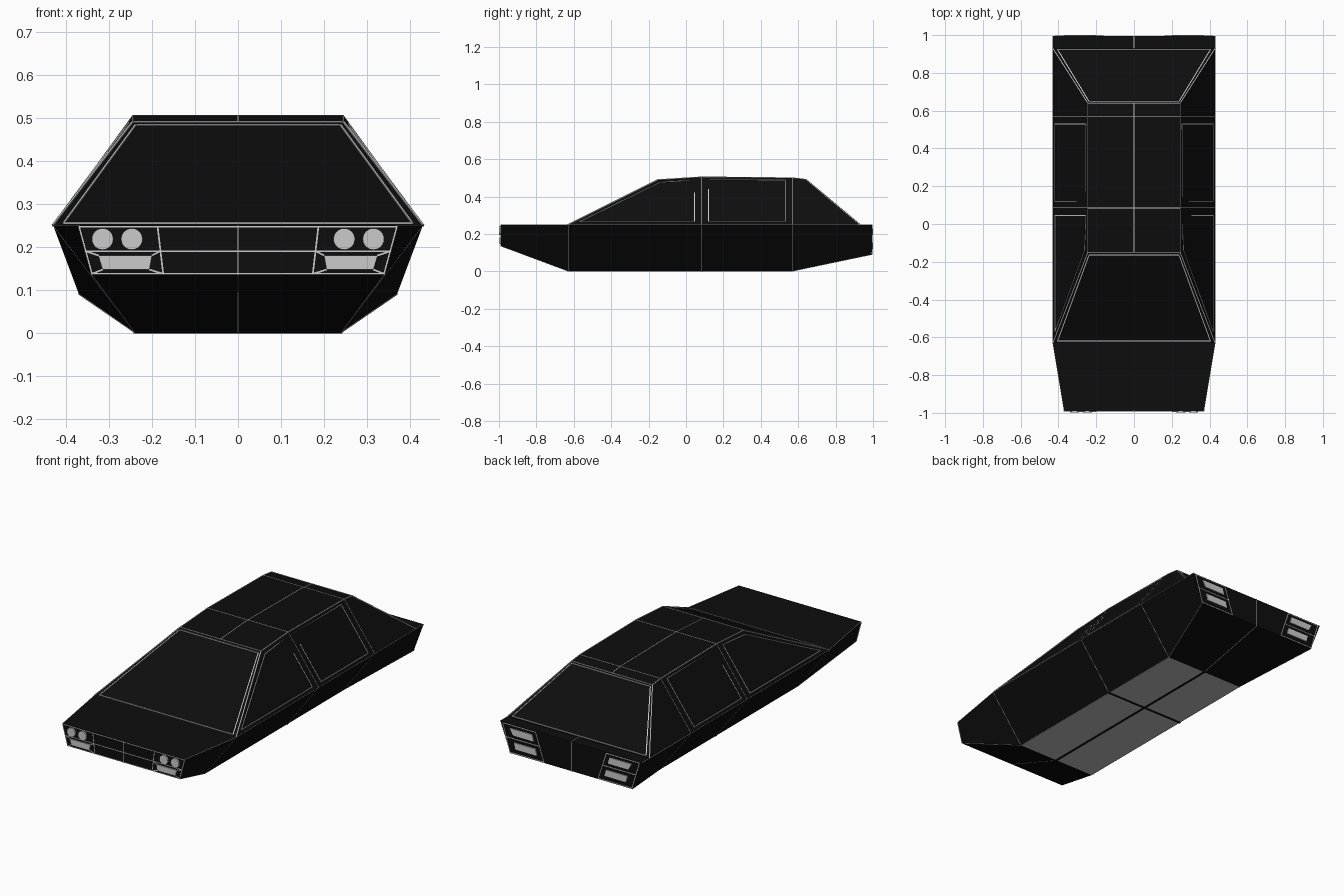
import bpy, bmesh
from mathutils import Vector, Matrix

old = bpy.data.objects.get("Cube")
if old:
    bpy.data.objects.remove(old, do_unlink=True)


def material(name, value):
    m = bpy.data.materials.new(name)
    m.use_nodes = True
    color = (value, value, value, 1)
    m.diffuse_color = color
    m.node_tree.nodes["Principled BSDF"].inputs["Base Color"].default_value = color
    return m


BLACK = material("body black", 0.004)
LIGHT = material("trim light grey", 0.6)
UNDER = material("underside grey", 0.5)


def finish(name, bm, *mats):
    bmesh.ops.recalc_face_normals(bm, faces=bm.faces)
    me = bpy.data.meshes.new(name)
    bm.to_mesh(me)
    bm.free()
    for m in mats:
        me.materials.append(m)
    ob = bpy.data.objects.new(name, me)
    bpy.context.collection.objects.link(ob)
    return ob


def loft(name, sections, *mats):
    """Join four-cornered sections given as y, z and half width, top and bottom."""
    bm = bmesh.new()
    rings = []
    for (yt, zt, wt), (yb, zb, wb) in sections:
        pts = [(-wb, yb, zb), (wb, yb, zb), (wt, yt, zt), (-wt, yt, zt)]
        rings.append([bm.verts.new(p) for p in pts])
    for a, b in zip(rings, rings[1:]):
        for i in range(4):
            j = (i + 1) % 4
            bm.faces.new((a[i], a[j], b[j], b[i]))
    bm.faces.new(rings[0])
    bm.faces.new(rings[-1])
    if len(mats) > 1:
        for f in bm.faces:
            f.material_index = int(max(v.co.z for v in f.verts) < 0.01)
    return finish(name, bm, *mats)


def lines(name, paths, r=0.0025, mat=LIGHT, mirror=False):
    """Thin square rods along each path."""
    bm = bmesh.new()
    if mirror:
        paths = paths + [[(-x, y, z) for x, y, z in p] for p in paths]
    for path in paths:
        for a, b in zip(path, path[1:]):
            a, b = Vector(a), Vector(b)
            d = b - a
            mat4 = (Matrix.Translation((a + b) / 2)
                    @ d.to_track_quat('Z', 'Y').to_matrix().to_4x4()
                    @ Matrix.Diagonal((2 * r, 2 * r, d.length + r, 1)))
            bmesh.ops.create_cube(bm, size=1, matrix=mat4)
    return finish(name, bm, mat)


def loop(*pts):
    return list(pts) + [pts[0]]


def plates(name, outlines, y, depth):
    """Flat lamps on an upright end face, on both sides."""
    bm = bmesh.new()
    for outline in outlines:
        for s in (-1, 1):
            f = bm.faces.new([bm.verts.new((s * x, y, z)) for x, z in outline])
            new = bmesh.ops.extrude_face_region(bm, geom=[f])["geom"]
            verts = [g for g in new if isinstance(g, bmesh.types.BMVert)]
            bmesh.ops.translate(bm, verts=verts, vec=(0, depth, 0))
    return finish(name, bm, LIGHT)


# Main dimensions
NOSE, TAIL, BELT, ROOF = -0.99, 0.995, 0.25, 0.505
WIDE, FLOOR, TOP = 0.43, 0.24, 0.245
FRONT, MID, BACK = -0.63, 0.085, 0.57

# Lower hull with the grey floor
hull = [((NOSE, BELT, 0.37), (NOSE, 0.135, 0.34))]
hull += [((y, BELT, WIDE), (y, 0, FLOOR)) for y in (FRONT, MID, BACK)]
hull += [((TAIL, BELT, WIDE), (TAIL, 0.09, 0.37))]
loft("hull", hull, BLACK, UNDER)

# Cabin
loft("cabin", [((-0.15, 0.49, TOP), (FRONT, BELT, WIDE)),
               ((MID, ROOF, TOP), (MID, BELT, WIDE)),
               ((BACK, 0.5, TOP), (BACK, BELT, WIDE)),
               ((0.64, 0.492, TOP), (0.93, BELT, WIDE))], BLACK)


def side(y, z):
    return (WIDE - (z - BELT) / (0.5 - BELT) * (WIDE - TOP), y, z)


# Side window frames and pillars
lines("side_window_trim", [
    loop(side(-0.57, 0.265), side(0.045, 0.265), side(0.045, 0.488), side(-0.14, 0.476)),
    loop(side(0.12, 0.265), side(0.53, 0.265), side(0.53, 0.488), side(0.12, 0.488)),
], 0.002, mirror=True)


def screen(name, y0, y1, z1):
    """Edge and inset frame of a sloping screen."""
    def at(u, v):
        w = WIDE + (TOP - WIDE) * v
        return (u * w, y0 + (y1 - y0) * v, BELT + (z1 - BELT) * v)
    edges = [[at(s, 0), at(s, 1)] for s in (-1, 1)]
    frame = loop(at(-0.95, 0.02), at(0.95, 0.02), at(0.95, 0.97), at(-0.95, 0.97))
    lines(name, edges + [frame], 0.0025)


screen("windscreen_trim", FRONT, -0.15, 0.49)
screen("rear_screen_trim", 0.93, 0.64, 0.492)

# Roof seams
roof = [(-0.15, 0.49), (MID, ROOF), (BACK, 0.5), (0.64, 0.492)]
lines("roof_seams",
      [[(x, y, z) for y, z in roof] for x in (-TOP, 0, TOP)]
      + [[(-TOP, y, z), (TOP, y, z)] for y, z in roof], 0.002)

# Body panel seams
lines("body_seams", [
    [(FLOOR, y, 0.001), (WIDE, y, BELT), (TOP, y, z)]
    for y, z in ((MID, ROOF), (BACK, 0.5))
] + [
    [(FLOOR, FRONT, 0.001), (WIDE, FRONT, BELT)],
    [(0.37, NOSE, BELT), (WIDE, FRONT, BELT), (WIDE, TAIL, BELT)],
    [(0.34, NOSE, 0.135), (FLOOR, FRONT, 0.001), (FLOOR, BACK, 0.001), (0.37, TAIL, 0.09)],
], 0.0012, mirror=True)
lines("centre_seams", [
    [(0, NOSE, BELT), (0, NOSE, 0.135), (0, FRONT, 0.001)],
    [(0, 0.93, BELT), (0, TAIL, BELT), (0, TAIL, 0.09), (0, BACK, 0.001)],
], 0.0015)

# Dark cross seams under the floor
lines("floor_seams", [[(0, FRONT, 0.004), (0, BACK, 0.004)],
                      [(-FLOOR, MID, 0.004), (FLOOR, MID, 0.004)]], 0.006, BLACK)

# Nose grille and lamp surrounds
lines("grille_trim", [[(-w, NOSE, z), (w, NOSE, z)]
                      for w, z in ((0.37, 0.247), (0.355, 0.19), (0.34, 0.137))], 0.0017)
low_lamp = [(0.325, 0.18), (0.2, 0.18), (0.206, 0.147), (0.315, 0.147)]
surround = [(0.355, 0.19), (0.18, 0.19), (0.174, 0.137), (0.34, 0.137)]
lines("lamp_surrounds", [
    [(0.37, NOSE, 0.247), (0.34, NOSE, 0.137)],
    [(0.187, NOSE, 0.247), (0.174, NOSE, 0.137)],
] + [[(a, NOSE, b), (c, NOSE, d)] for (a, b), (c, d) in zip(low_lamp, surround)],
    0.002, mirror=True)

# Round headlamps and lower lamps
plates("lower_front_lamps", [low_lamp], NOSE, -0.006)
bm = bmesh.new()
for x in (-0.315, -0.247, 0.247, 0.315):
    place = Matrix.Translation((x, NOSE - 0.003, 0.218)) @ Matrix.Rotation(1.5708, 4, 'X')
    bmesh.ops.create_cone(bm, cap_ends=True, segments=24, radius1=0.025, radius2=0.025,
                          depth=0.012, matrix=place)
finish("headlamps", bm, LIGHT)

# Tail lamps and their surrounds
upper = [(0.37, 0.228), (0.235, 0.228), (0.225, 0.193), (0.35, 0.193)]
lower = [(0.345, 0.155), (0.215, 0.155), (0.205, 0.12), (0.335, 0.12)]
plates("tail_lamps", [upper, lower], TAIL, 0.005)
lines("tail_lamp_surrounds", [
    loop(*[(x, TAIL, z) for x, z in ((0.415, 0.245), (0.215, 0.245), (0.165, 0.095), (0.37, 0.095))]),
    [(0.395, TAIL, 0.174), (0.19, TAIL, 0.174)],
], 0.002, mirror=True)
